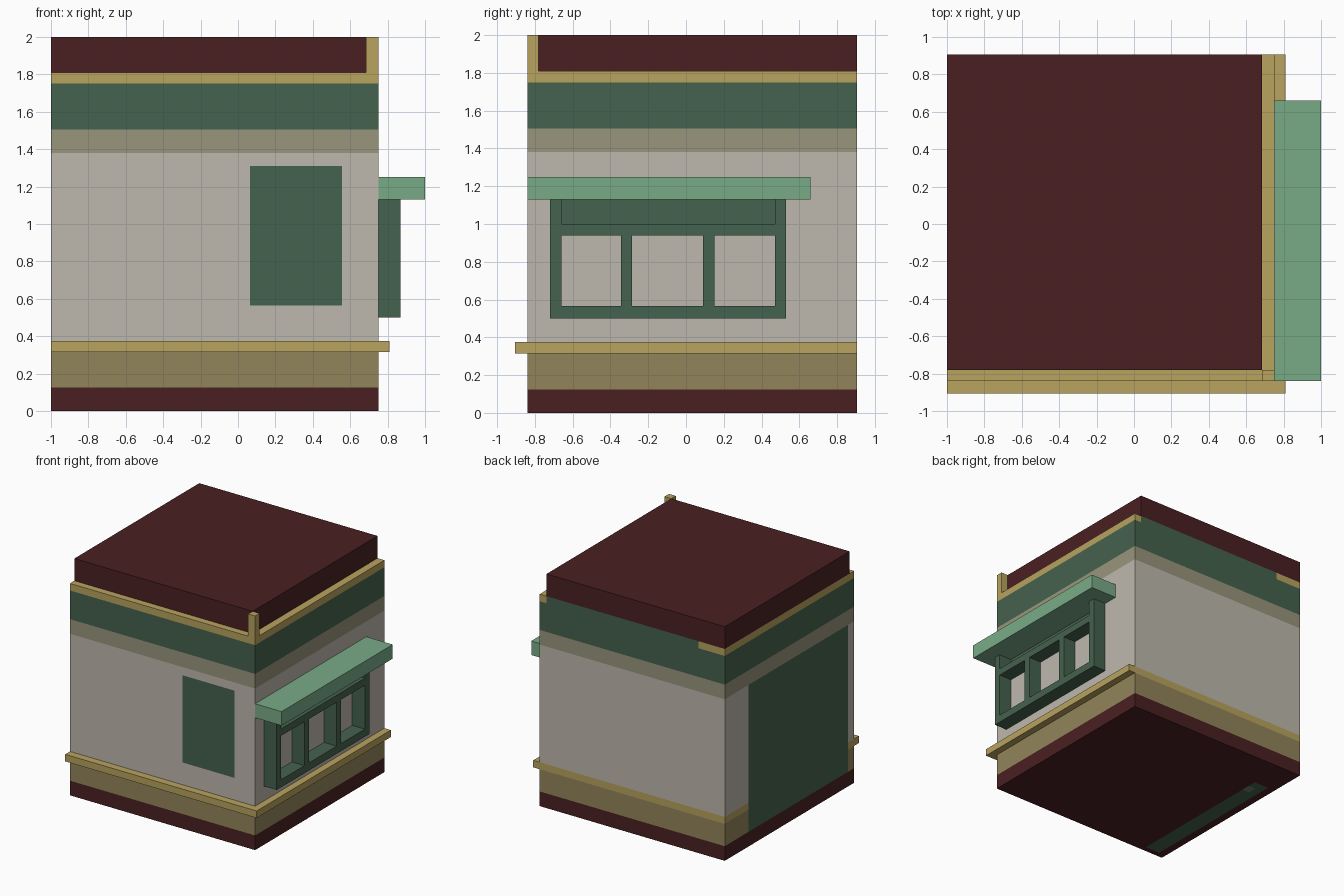
import bpy, bmesh
from mathutils import Vector

if "Cube" in bpy.data.objects:
    bpy.data.objects.remove(bpy.data.objects["Cube"], do_unlink=True)


def linear(hex_code):
    c = [int(hex_code[i:i + 2], 16) / 255 for i in (0, 2, 4)]
    return [v / 12.92 if v <= 0.04045 else ((v + 0.055) / 1.055) ** 2.4 for v in c] + [1]


COLOURS = {
    "maroon": "4A2022", "olive": "92855A", "gold": "B9A35F", "plaster": "BEB9AE",
    "khaki": "99957C", "dark_green": "45624E", "light_green": "79AB87", "glass": "6E837D",
}
NAMES = list(COLOURS)
MATS = {}
for name, code in COLOURS.items():
    m = bpy.data.materials.new(name)
    m.use_nodes = True
    m.diffuse_color = linear(code)
    m.node_tree.nodes["Principled BSDF"].inputs["Base Color"].default_value = linear(code)
    MATS[name] = m


def add_object(name, bm, mats):
    me = bpy.data.meshes.new(name)
    bm.to_mesh(me)
    bm.free()
    for m in mats:
        me.materials.append(MATS[m])
    ob = bpy.data.objects.new(name, me)
    bpy.context.scene.collection.objects.link(ob)
    return ob


def box_mesh(x, y, z):
    bm = bmesh.new()
    bmesh.ops.create_cube(bm, size=1)
    for v in bm.verts:
        v.co = [r[0] if c < 0 else r[1] for c, r in zip(v.co, (x, y, z))]
    return bm


def box(name, mat, x, y, z):
    return add_object(name, box_mesh(x, y, z), [mat])


def inside(v, lo, hi):
    return lo < v < hi


# Main block, cut along the edges of its painted areas
X0, X1, Y0, Y1 = -1, 0.75, -0.84, 0.905
body = box_mesh((X0, X1), (Y0, Y1), (0, 1.81))
CUTS = (
    (-0.93, -0.86, -0.79, -0.75, 0.065, 0.125, 0.25, 0.37, 0.5, 0.555, 0.685),
    (-0.79, -0.76, -0.66, -0.6, 0.4, 0.43, 0.47, 0.51, 0.585),
    (0.125, 0.315, 0.375, 0.565, 0.625, 0.88, 0.94, 1.0, 1.13, 1.255, 1.31, 1.38, 1.505, 1.75),
)
for axis, cuts in enumerate(CUTS):
    normal = Vector([float(i == axis) for i in range(3)])
    for c in cuts:
        bmesh.ops.bisect_plane(body, geom=body.verts[:] + body.edges[:] + body.faces[:],
                               plane_co=normal * c, plane_no=normal)

BANDS = ((0.125, "maroon"), (0.315, "olive"), (0.375, "gold"), (1.38, "plaster"),
         (1.505, "khaki"), (1.75, "dark_green"), (2, "gold"))


def paint(f):
    x, y, z = f.calc_center_median()
    n = f.normal
    # floor strip with its pale spot
    if n.z < -0.5:
        if inside(x, -0.86, -0.79) and inside(y, 0.43, 0.51):
            return "glass"
        strip = inside(x, -0.93, -0.79) and inside(y, -0.79, 0.585)
        return "dark_green" if strip else "maroon"
    # left-over side panel
    if n.x < -0.5 and inside(y, -0.76, 0.585) and inside(z, 0.125, 1.38):
        return "dark_green"
    # front window surround
    if n.y < -0.5 and inside(x, 0.065, 0.555) and inside(z, 0.565, 1.31):
        return "dark_green"
    # wall behind the top of the bay
    if n.x > 0.5 and inside(y, -0.66, 0.47) and inside(z, 0.94, 1.13):
        return "dark_green"
    # gold cornice is interrupted at the back
    if n.y > 0.5 and z > 1.75 and inside(x, -0.75, 0.685):
        return "dark_green"
    return next(m for top, m in BANDS if z < top)


body.normal_update()
for f in body.faces:
    f.material_index = NAMES.index(paint(f))


def recess(axis, sign, u, z, depth, side):
    """Push in the wall cells within the range u x z and glaze them."""
    picked = []
    for f in body.faces:
        c = f.calc_center_median()
        if f.normal[axis] * sign > 0.9 and inside(c[1 - axis], *u) and inside(c.z, *z):
            picked.append(f)
    before = set(body.faces)
    geom = bmesh.ops.extrude_face_region(body, geom=picked)["geom"]
    caps = {g for g in geom if isinstance(g, bmesh.types.BMFace)}
    move = Vector((0, 0, 0))
    move[axis] = -sign * depth
    bmesh.ops.translate(body, vec=move,
                        verts=[g for g in geom if isinstance(g, bmesh.types.BMVert)])
    for f in body.faces:
        if f in caps:
            f.material_index = NAMES.index("glass")
        elif f not in before:
            f.material_index = NAMES.index(side)
    body.normal_update()


# Front window panes
recess(1, -1, (0.125, 0.25), (1.0, 1.255), 0.06, "dark_green")
recess(1, -1, (0.37, 0.5), (1.0, 1.255), 0.06, "dark_green")
recess(1, -1, (0.125, 0.5), (0.625, 0.94), 0.06, "dark_green")
# Glazing behind the bay
recess(0, 1, (-0.66, 0.47), (0.625, 0.88), 0.06, "plaster")
recess(0, 1, (-0.6, 0.4), (1.0, 1.13), 0.06, "dark_green")
bmesh.ops.recalc_face_normals(body, faces=body.faces[:])
add_object("building_walls", body, NAMES)

# Roof and corner post
box("roof_block", "maroon", (X0, 0.685), (-0.78, Y1), (1.81, 2.0))
box("corner_post", "gold", (0.685, X1), (Y0, -0.78), (1.81, 2.0))

# Projecting base trim on two sides
box("front_base_trim", "gold", (X0, 0.81), (-0.905, Y0), (0.315, 0.375))
box("side_base_trim", "gold", (X1, 0.81), (Y0, Y1), (0.315, 0.375))

# Bay window frame
BAY = (X1, 0.87)
box("bay_sill", "dark_green", BAY, (-0.72, 0.53), (0.5, 0.565))
box("bay_transom", "dark_green", BAY, (-0.66, 0.47), (0.94, 1.0))
for i, y in enumerate(((-0.72, -0.66), (0.47, 0.53))):
    box(f"bay_side_{i + 1}", "dark_green", BAY, y, (0.565, 1.13))
for i, y in enumerate(((-0.345, -0.285), (0.09, 0.15))):
    box(f"bay_mullion_{i + 1}", "dark_green", BAY, y, (0.565, 0.94))

# Awning over the bay
box("awning", "light_green", (X1, 1.0), (Y0, 0.66), (1.13, 1.25))
